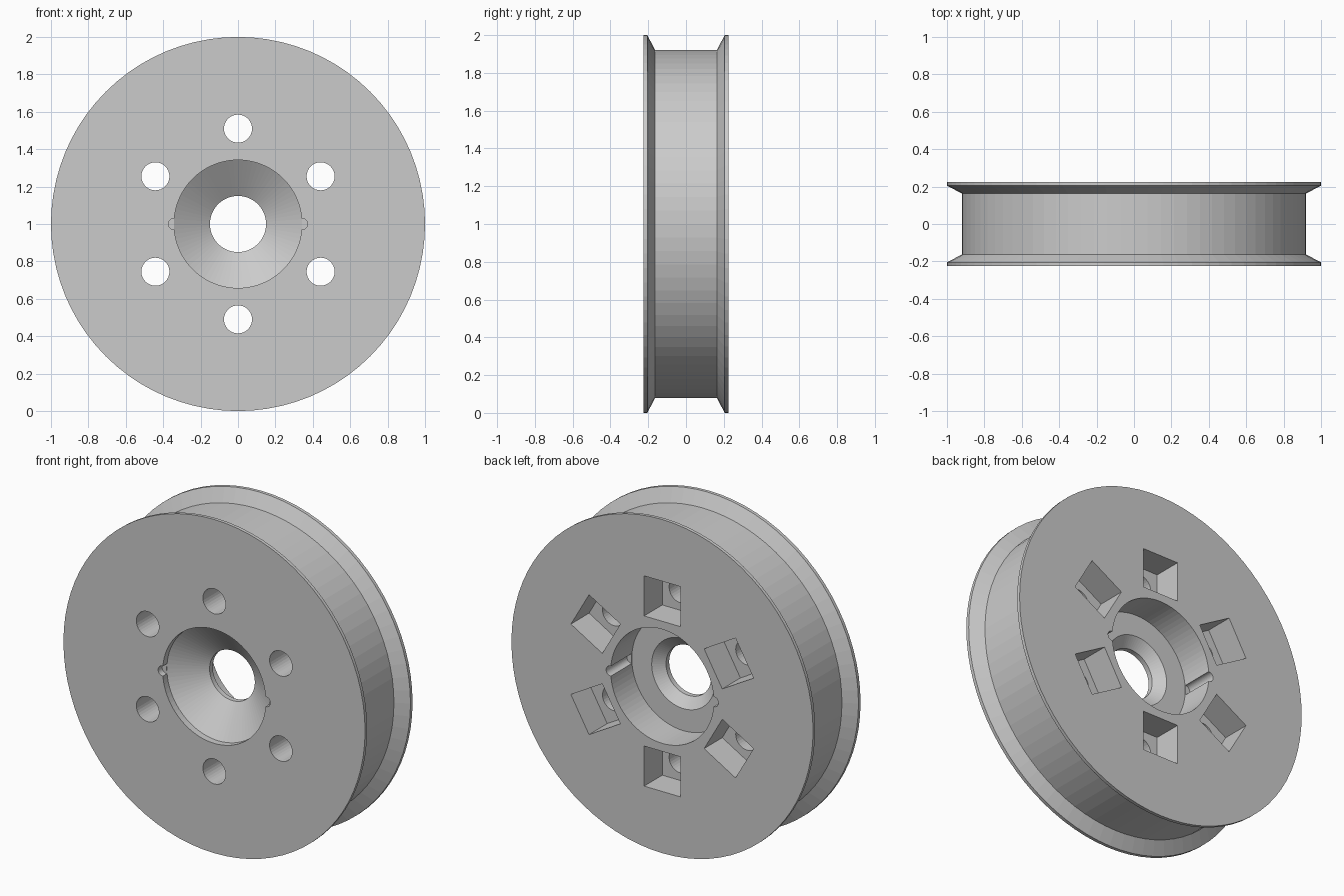
import bpy, bmesh
from math import pi, cos, sin
from mathutils import Matrix, Vector

cube = bpy.data.objects.get("Cube")
if cube:
    bpy.data.objects.remove(cube, do_unlink=True)

SEGMENTS = 80
HALF = 0.225          # half the wheel's thickness
BORE = 0.342          # radius of the hub opening
BOLT_RING = 0.51      # radius of the ring of bolt holes
CENTRE = Vector((0, 0, 1))

grey = bpy.data.materials.new("plain grey")
grey.use_nodes = True
colour = (0.6, 0.6, 0.6, 1)
grey.diffuse_color = colour
grey.node_tree.nodes["Principled BSDF"].inputs["Base Color"].default_value = colour


def make_object(name, bm):
    bmesh.ops.recalc_face_normals(bm, faces=bm.faces)
    mesh = bpy.data.meshes.new(name)
    bm.to_mesh(mesh)
    bm.free()
    mesh.materials.append(grey)
    obj = bpy.data.objects.new(name, mesh)
    bpy.context.collection.objects.link(obj)
    return obj


def lathe(name, profile):
    """Turn a closed (radius, y) outline around the wheel's axle."""
    bm = bmesh.new()
    rings = []
    for i in range(SEGMENTS):
        a = 2 * pi * i / SEGMENTS
        rings.append([bm.verts.new((r * cos(a), y, 1 + r * sin(a))) for r, y in profile])
    count = len(profile)
    for i, ring in enumerate(rings):
        after = rings[(i + 1) % SEGMENTS]
        for j in range(count):
            k = (j + 1) % count
            bm.faces.new((ring[j], ring[k], after[k], after[j]))
    return make_object(name, bm)


def add_rod(bm, x, z, radius, y0, y1):
    """Round rod lying along y."""
    place = Matrix.Translation((x, (y0 + y1) / 2, z)) @ Matrix.Rotation(pi / 2, 4, 'X')
    bmesh.ops.create_cone(bm, cap_ends=True, segments=32, radius1=radius,
                          radius2=radius, depth=y1 - y0, matrix=place)


def carve(target, name, bm):
    """Cut the shape out of the target, then discard the cutter."""
    cutter = make_object(name, bm)
    cutter.hide_render = True
    mod = target.modifiers.new(name, 'BOOLEAN')
    mod.operation = 'DIFFERENCE'
    mod.solver = 'EXACT'
    mod.object = cutter
    bpy.context.view_layer.objects.active = target
    bpy.ops.object.modifier_apply(modifier=mod.name)
    bpy.data.objects.remove(cutter, do_unlink=True)


# Wheel body: flanged rim, rear counterbore, narrow throat, front countersink
wheel = lathe("flanged_wheel", [
    (BORE, -HALF), (1, -HALF), (1, -0.205), (0.92, -0.163),
    (0.92, 0.163), (1, 0.205), (1, HALF), (BORE, HALF),
    (BORE, 0.025), (0.21, 0.025), (0.15, -0.025), (0.15, -0.055), (BORE, -0.185)])

# Six square pockets in the back, each turned to face the axle
bm = bmesh.new()
floor, outside = 0.053, 0.3
for i in range(6):
    turn = Matrix.Translation(CENTRE) @ Matrix.Rotation(i * pi / 3, 4, 'Y')
    place = turn @ Matrix.Translation((0, (floor + outside) / 2, BOLT_RING))
    size = Matrix.Diagonal((0.24, outside - floor, 0.24, 1))
    bmesh.ops.create_cube(bm, size=1, matrix=place @ size)
carve(wheel, "pocket_cutter", bm)

# Six round bolt holes from the front into the pockets
bm = bmesh.new()
for i in range(6):
    a = pi / 2 + i * pi / 3
    add_rod(bm, BOLT_RING * cos(a), 1 + BOLT_RING * sin(a), 0.075, -0.3, 0.15)
carve(wheel, "bolt_hole_cutter", bm)

# Small round key grooves on both sides of the hub opening, front and back
bm = bmesh.new()
for side in (-1, 1):
    add_rod(bm, side * BORE, 1, 0.03, -0.3, -0.187)
    add_rod(bm, side * BORE, 1, 0.03, 0.028, 0.3)
carve(wheel, "groove_cutter", bm)
